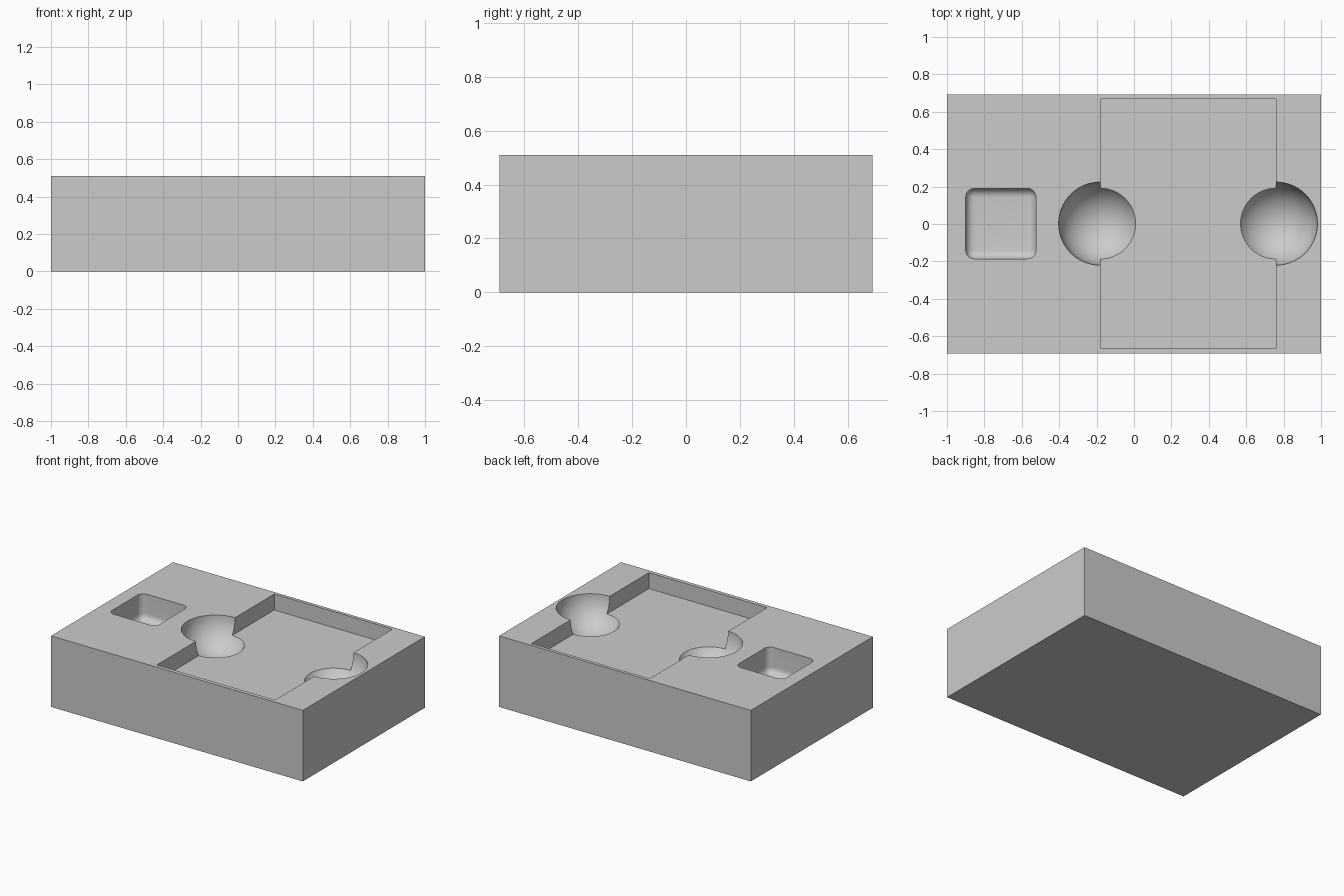
import bpy
import math

default = bpy.data.objects.get("Cube")
if default:
    bpy.data.objects.remove(default, do_unlink=True)

WIDTH, DEPTH, HEIGHT = 2.0, 1.385, 0.51

grey = bpy.data.materials.new("plain_grey")
grey.use_nodes = True
colour = (0.6, 0.6, 0.6, 1.0)
grey.diffuse_color = colour
bsdf = next(n for n in grey.node_tree.nodes if n.type == "BSDF_PRINCIPLED")
bsdf.inputs["Base Color"].default_value = colour


def finish(name):
    """Name the new object, give it the grey and fix its scale."""
    obj = bpy.context.object
    obj.name = name
    obj.data.materials.append(grey)
    bpy.ops.object.transform_apply(location=False, rotation=True, scale=True)
    return obj


def box(name, centre, size):
    bpy.ops.mesh.primitive_cube_add(size=1, location=centre)
    bpy.context.object.scale = size
    return finish(name)


def ball(name, centre, radius):
    bpy.ops.mesh.primitive_uv_sphere_add(
        segments=64, ring_count=32, radius=radius, location=centre)
    return finish(name)


def carve(target, cutter):
    """Cut one hollow out of the target and drop the cutter."""
    cutter.hide_render = True
    cut = target.modifiers.new("hollow", "BOOLEAN")
    cut.operation = "DIFFERENCE"
    cut.solver = "EXACT"
    cut.object = cutter
    bpy.ops.object.select_all(action="DESELECT")
    bpy.context.view_layer.objects.active = target
    target.select_set(True)
    bpy.ops.object.modifier_apply(modifier=cut.name)
    bpy.data.objects.remove(cutter, do_unlink=True)


# Solid block
block = box("tray_block", (0, 0, HEIGHT / 2), (WIDTH, DEPTH, HEIGHT))

# Shallow rectangular card recess
left, right, recess = -0.18, 0.76, 0.115
carve(block, box("recess_cutter", ((left + right) / 2, 0.002, HEIGHT),
                 (right - left, 1.333, recess * 2)))

# Hemispherical finger scoops at both ends of the recess
for x in (left, right):
    carve(block, ball("scoop_cutter", (x - 0.001, 0.002, HEIGHT), 0.222))

# Square pocket with rounded corners and floor edge
pocket = box("pocket_cutter", (-0.712, 0.002, HEIGHT), (0.376, 0.376, 0.376))
rounding = pocket.modifiers.new("rounding", "BEVEL")
rounding.width = 0.047
rounding.segments = 8
bpy.ops.object.modifier_apply(modifier=rounding.name)
carve(block, pocket)

bpy.ops.object.shade_smooth_by_angle(angle=math.radians(30))
